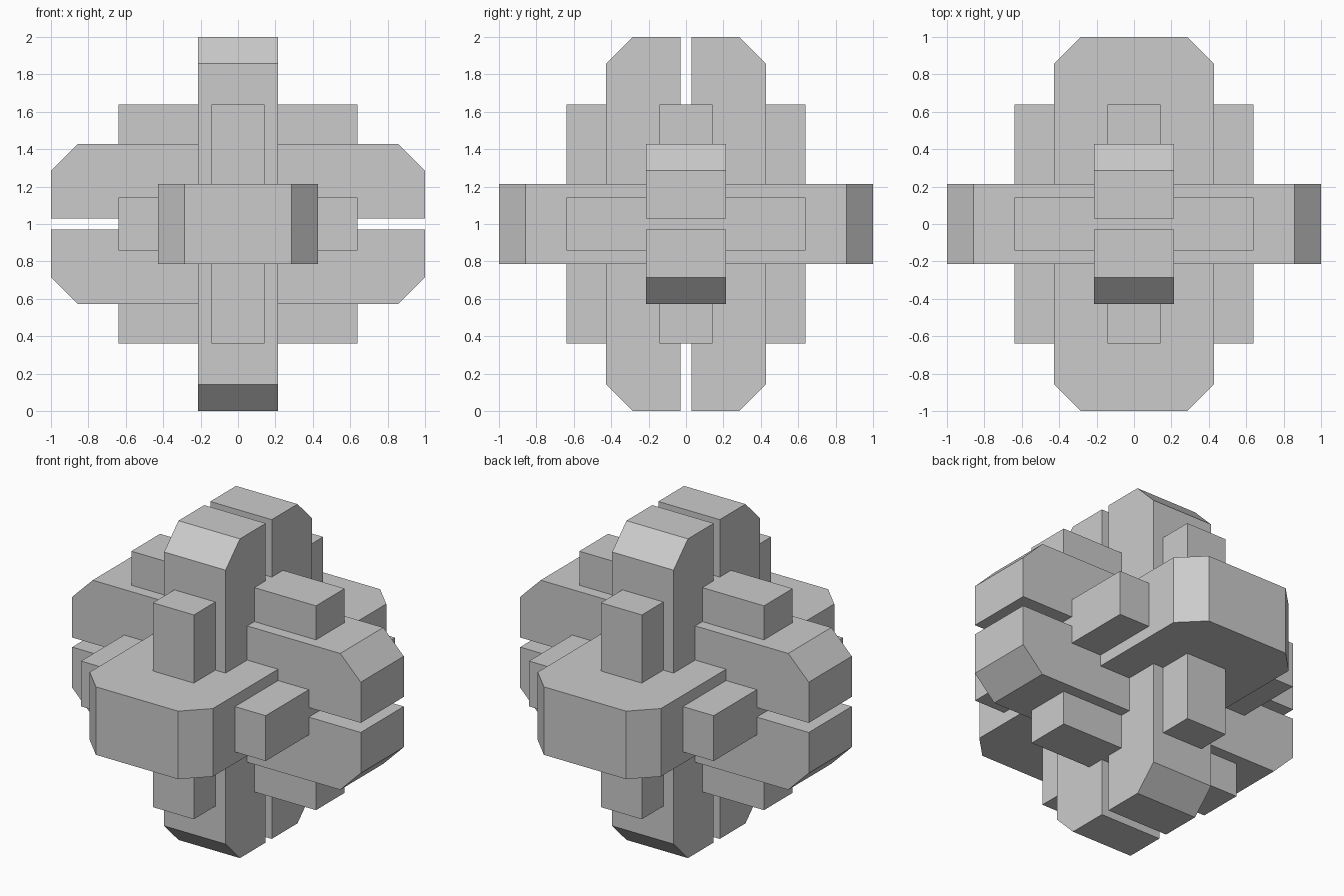
import bpy
import bmesh
from mathutils import Vector

cube = bpy.data.objects.get("Cube")
if cube:
    bpy.data.objects.remove(cube, do_unlink=True)

HALF = 1.0       # half length of the long bars
OUTER = 0.427    # outer side of each bar pair
THICK = 0.213    # half thickness of the bars
GAP = 0.03       # half of the slot between paired bars
CHAMFER = 0.142
CORE = 0.64      # half size of the inner plates
CORE_THICK = 0.142

grey = bpy.data.materials.new("plain grey")
grey.use_nodes = True
colour = (0.6, 0.6, 0.6, 1)
grey.diffuse_color = colour
grey.node_tree.nodes["Principled BSDF"].inputs["Base Color"].default_value = colour


def prism(name, outline, half_depth, length_axis, side_axis):
    """Extrude an outline drawn on (length, side) equally along the third axis."""
    depth_axis = 3 - length_axis - side_axis
    bm = bmesh.new()
    verts = []
    for u, v in outline:
        p = Vector((0, 0, 0))
        p[length_axis], p[side_axis], p[depth_axis] = u, v, -half_depth
        verts.append(bm.verts.new(p))
    face = bm.faces.new(verts)
    result = bmesh.ops.extrude_face_region(bm, geom=[face])
    move = Vector((0, 0, 0))
    move[depth_axis] = 2 * half_depth
    moved = [g for g in result["geom"] if isinstance(g, bmesh.types.BMVert)]
    bmesh.ops.translate(bm, verts=moved, vec=move)
    bmesh.ops.recalc_face_normals(bm, faces=bm.faces)
    mesh = bpy.data.meshes.new(name)
    bm.to_mesh(mesh)
    bm.free()
    mesh.materials.append(grey)
    obj = bpy.data.objects.new(name, mesh)
    obj.location.z = HALF
    bpy.context.collection.objects.link(obj)
    return obj


def bar_outline(sign):
    """Half bar with its two outer corners cut off."""
    tip = HALF - CHAMFER
    return [(-HALF, sign * GAP), (HALF, sign * GAP),
            (HALF, sign * (OUTER - CHAMFER)), (tip, sign * OUTER),
            (-tip, sign * OUTER), (-HALF, sign * (OUTER - CHAMFER))]


X, Y, Z = range(3)

# Paired bars with a slot between them
for sign, level, end in ((1, "upper", "back"), (-1, "lower", "front")):
    prism(level + "_cross_bar", bar_outline(sign), THICK, X, Z)
    prism(end + "_upright_bar", bar_outline(sign), THICK, Z, Y)

# Solid key bar running front to back, all four corners cut
half = bar_outline(1)[2:]
prism("key_bar", half + [(-u, -v) for u, v in half], THICK, Y, X)

# Three crossing inner plates
square = [(-CORE, -CORE), (CORE, -CORE), (CORE, CORE), (-CORE, CORE)]
for name, a, b in (("level_plate", X, Y), ("side_plate", Y, Z), ("front_plate", X, Z)):
    prism(name, square, CORE_THICK, a, b)
